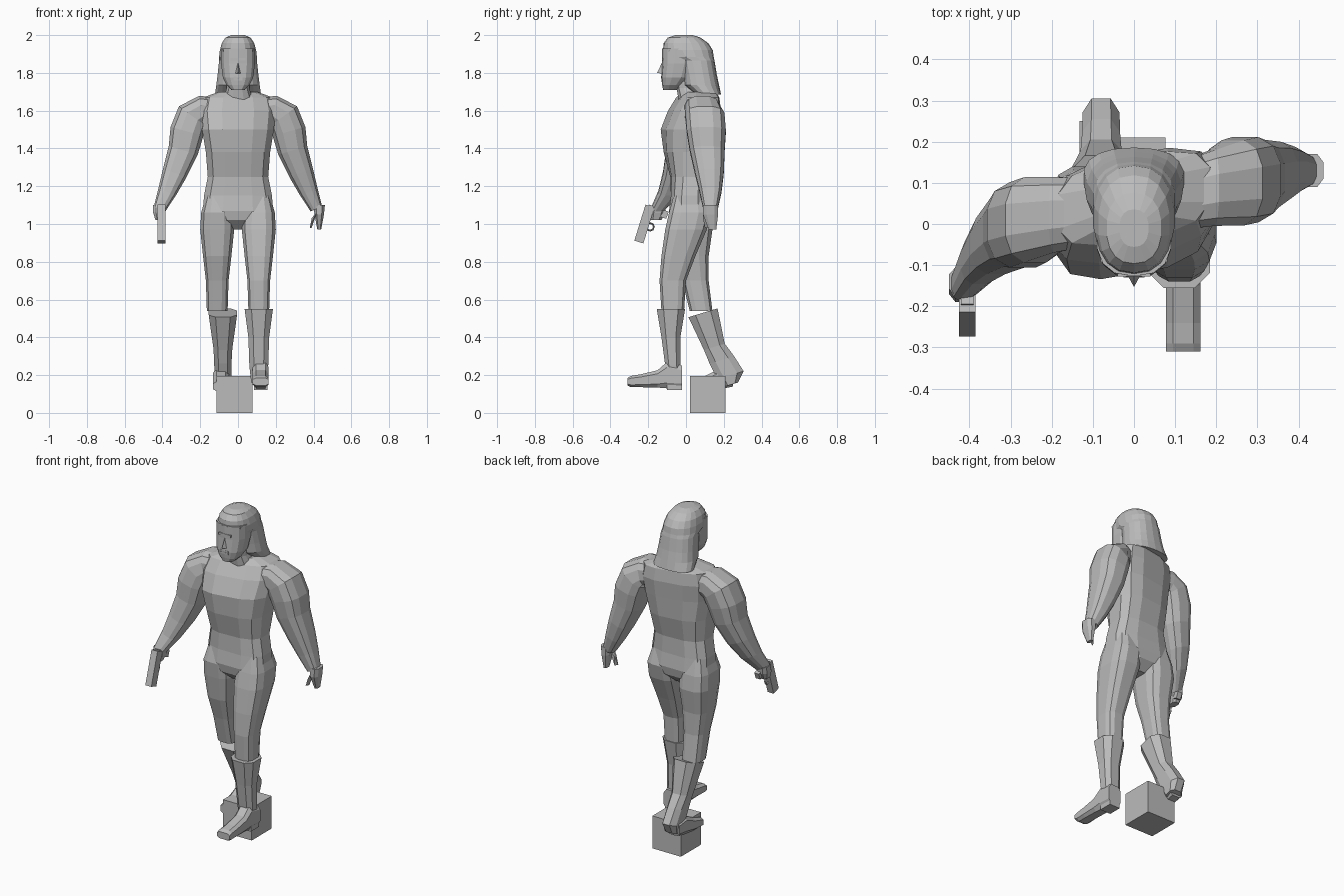
import bpy
import bmesh
from math import cos, sin, pi
from mathutils import Matrix, Vector

default_cube = bpy.data.objects.get("Cube")
if default_cube:
    bpy.data.objects.remove(default_cube, do_unlink=True)

# One plain material for the whole figure
gray = bpy.data.materials.new("plain gray")
gray.use_nodes = True
gray_value = (.5, .5, .5, 1)
gray.diffuse_color = gray_value
gray.node_tree.nodes["Principled BSDF"].inputs["Base Color"].default_value = gray_value


def finish(name, bm):
    """Turn a bmesh into a flat shaded object."""
    bmesh.ops.recalc_face_normals(bm, faces=bm.faces)
    mesh = bpy.data.meshes.new(name)
    bm.to_mesh(mesh)
    bm.free()
    mesh.materials.append(gray)
    part = bpy.data.objects.new(name, mesh)
    bpy.context.collection.objects.link(part)
    return part


def power(value, exponent):
    return abs(value) ** exponent * (1 if value > 0 else -1)


def loft(name, rings, sides=12, boxy=.75):
    """Skin rounded-box rings, each a center with its two half-axis vectors."""
    bm = bmesh.new()
    full = cos(pi / sides) ** boxy
    loops = []
    for center, across, out in rings:
        loop = []
        for i in range(sides):
            angle = 2 * pi * (i + .5) / sides
            offset = across * power(cos(angle), boxy) + out * power(sin(angle), boxy)
            loop.append(bm.verts.new(center + offset / full))
        loops.append(loop)
    for lower, upper in zip(loops, loops[1:]):
        for i in range(sides):
            j = (i + 1) % sides
            bm.faces.new((lower[i], lower[j], upper[j], upper[i]))
    bm.faces.new(loops[0])
    bm.faces.new(loops[-1])
    return finish(name, bm)


def upright(name, rows, x=0, tilt=0, twist=lambda z: 0, **style):
    """Loft level rings given as height, y, half width, half depth."""
    rings = [(Vector((x, y, z)),
              Vector((width, width * twist(z), 0)),
              Vector((0, depth, depth * tilt)))
             for z, y, width, depth in rows]
    return loft(name, rings, **style)


def foot(name, x, rows):
    """Loft from heel to toe, given as y, height, half height."""
    half_width = .042
    rings = [(Vector((x, y, z)), Vector((half_width, 0, 0)), Vector((0, 0, half)))
             for y, z, half in rows]
    return loft(name, rings, sides=8, boxy=.6)


def box(name, center, size, pitch=0):
    """Box turned about the x axis."""
    bm = bmesh.new()
    place = Matrix.Translation(center) @ Matrix.Rotation(pitch, 4, "X")
    bmesh.ops.create_cube(bm, size=1, matrix=place @ Matrix.Diagonal(Vector((*size, 1))))
    return finish(name, bm)


def wedge(name, points):
    """Small solid wrapped around a few points."""
    bm = bmesh.new()
    for point in points:
        bm.verts.new(point)
    bmesh.ops.convex_hull(bm, input=bm.verts)
    return finish(name, bm)


# Torso, leaning back and twisting towards the shoulders
torso_outline = [
    (.97, .04, .05), (1.02, .13, .1), (1.07, .185, .11), (1.15, .18, .1), (1.25, .16, .1),
    (1.38, .17, .13), (1.5, .19, .14), (1.6, .2, .125), (1.67, .185, .1), (1.7, .1, .08),
]
upright("torso",
        [(z, .02 + max(0, z - 1.5) / 4, width, depth) for z, width, depth in torso_outline],
        twist=lambda z: min(.18, max(0, z - 1.15) / 2), boxy=.65)
upright("neck", [(1.66, .04, .08, .08), (1.72, .01, .06, .06), (1.8, 0, .06, .06)])

# Arms share one outline, from inside the chest over the shoulder and down;
# each ring stands square to the path, and each arm has its own swing
arm_outline = [
    (.1, 1.6, .07), (.19, 1.6, .08), (.24, 1.57, .09), (.27, 1.49, .09),
    (.29, 1.39, .08), (.335, 1.27, .066), (.375, 1.17, .05), (.415, 1.08, .033),
]


def arm(name, side, swing):
    last = len(arm_outline) - 1
    rings = []
    for i, (x, z, radius) in enumerate(arm_outline):
        before, after = arm_outline[max(i - 1, 0)], arm_outline[min(i + 1, last)]
        square = Vector((side * (before[1] - after[1]), 0, after[0] - before[0])).normalized()
        rings.append((Vector((side * x, swing(x), z)), square * radius,
                      Vector((0, radius * 1.15, 0))))
    return loft(name, rings)


arm("right_arm", -1, lambda x: .03 - 6 * x ** 4)
arm("left_arm", 1, lambda x: min(.13, .04 + x / 4))

# Open left hand with thumb
upright("left_hand", [(1.1, .13, .03, .04), (1.05, .13, .025, .04), (.97, .14, .01, .02)],
        x=.43, sides=8)
wedge("left_thumb", [(.42, .09, 1.07), (.42, .13, 1.07), (.4, .09, 1.03), (.39, .12, 1.03),
                     (.38, .1, .98), (.39, .12, .98)])

# Right fist and pistol
upright("right_fist", [(1.1, -.14, .032, .035), (1.06, -.15, .032, .04), (1.02, -.16, .02, .03)],
        x=-.417, sides=8)
gun_x = -.405
box("pistol_barrel", (gun_x, -.22, 1), (.04, .05, .2), -.3)
box("pistol_grip", (gun_x, -.15, 1.065), (.03, .11, .04), -.35)
bpy.ops.mesh.primitive_torus_add(location=(gun_x, -.19, .985), rotation=(0, pi / 2, 0),
                                 major_radius=.02, minor_radius=.005,
                                 major_segments=8, minor_segments=4)
bpy.context.object.name = "trigger_guard"
bpy.context.object.data.materials.append(gray)

# Legs share one outline: height, half width, half depth, left y, right y
leg_outline = [
    (1.15, .06, .085, .02, .02), (1.06, .085, .11, .02, .02), (.97, .09, .11, 0, .03),
    (.83, .075, .09, -.04, .03), (.7, .06, .07, -.07, .05), (.54, .055, .06, -.07, .08),
]
for name, side in (("left_leg", 1), ("right_leg", -1)):
    upright(name, [(z, left if side > 0 else right, width, depth)
                   for z, width, depth, left, right in leg_outline], x=side * .11, boxy=.65)

# Boots with flared tops
upright("left_boot", [(.55, -.08, .075, .075), (.4, -.08, .055, .05),
                      (.25, -.07, .05, .04), (.16, -.06, .04, .04)], x=.11, sides=8)
upright("right_boot", [(.53, .09, .075, .077), (.35, .15, .05, .055), (.28, .19, .046, .065),
                       (.2, .235, .045, .07), (.15, .24, .04, .035)],
        x=-.08, tilt=.3, sides=8)
foot("left_foot", .12, [(-.02, .19, .06), (-.1, .2, .07), (-.15, .18, .046),
                        (-.24, .17, .034), (-.29, .166, .03), (-.31, .165, .02)])
box("left_heel", (.12, -.06, .14), (.07, .08, .04))
foot("right_foot", -.09, [(.25, .18, .04), (.18, .18, .055), (.1, .155, .04), (.02, .14, .025)])

# Head and face
upright("head", [(1.71, -.08, .035, .04), (1.735, -.07, .06, .055), (1.775, -.05, .08, .08),
                 (1.85, -.035, .09, .09), (1.93, -.03, .09, .095)], sides=14, boxy=.8)
wedge("nose", [(0, -.12, 1.87), (-.018, -.12, 1.795), (.018, -.12, 1.795), (0, -.153, 1.8)])
box("brow", (0, -.118, 1.872), (.08, .02, .014))
for name, height in (("upper_lip", 1.776), ("lower_lip", 1.764)):
    box(name, (0, -.123, height), (.05, .014, .01))

# Long hair: a round cap that falls back behind the face
upright("hair", [
    (2, -.01, .035, .045), (1.987, -.01, .066, .085), (1.957, 0, .086, .117),
    (1.92, .01, .096, .13), (1.885, .025, .1, .12), (1.865, .056, .1, .094),
    (1.79, .07, .108, .092), (1.735, .08, .115, .094), (1.685, .117, .122, .068),
], sides=18, boxy=.85)
# Ragged fringe across the forehead
top = 1.925
for i, drop in enumerate((.05, .03, .02, .04, .06)):
    x = (i - 2) * .032
    y = -.125 + x * x * 8
    corners = [(x + reach, y + back, top) for reach in (-.018, .018) for back in (0, .03)]
    wedge("fringe_lock", corners + [(x, y, top - drop)])

# Block standing between the feet
box("floor_block", (-.018, .115, .0975), (.19, .19, .195))
